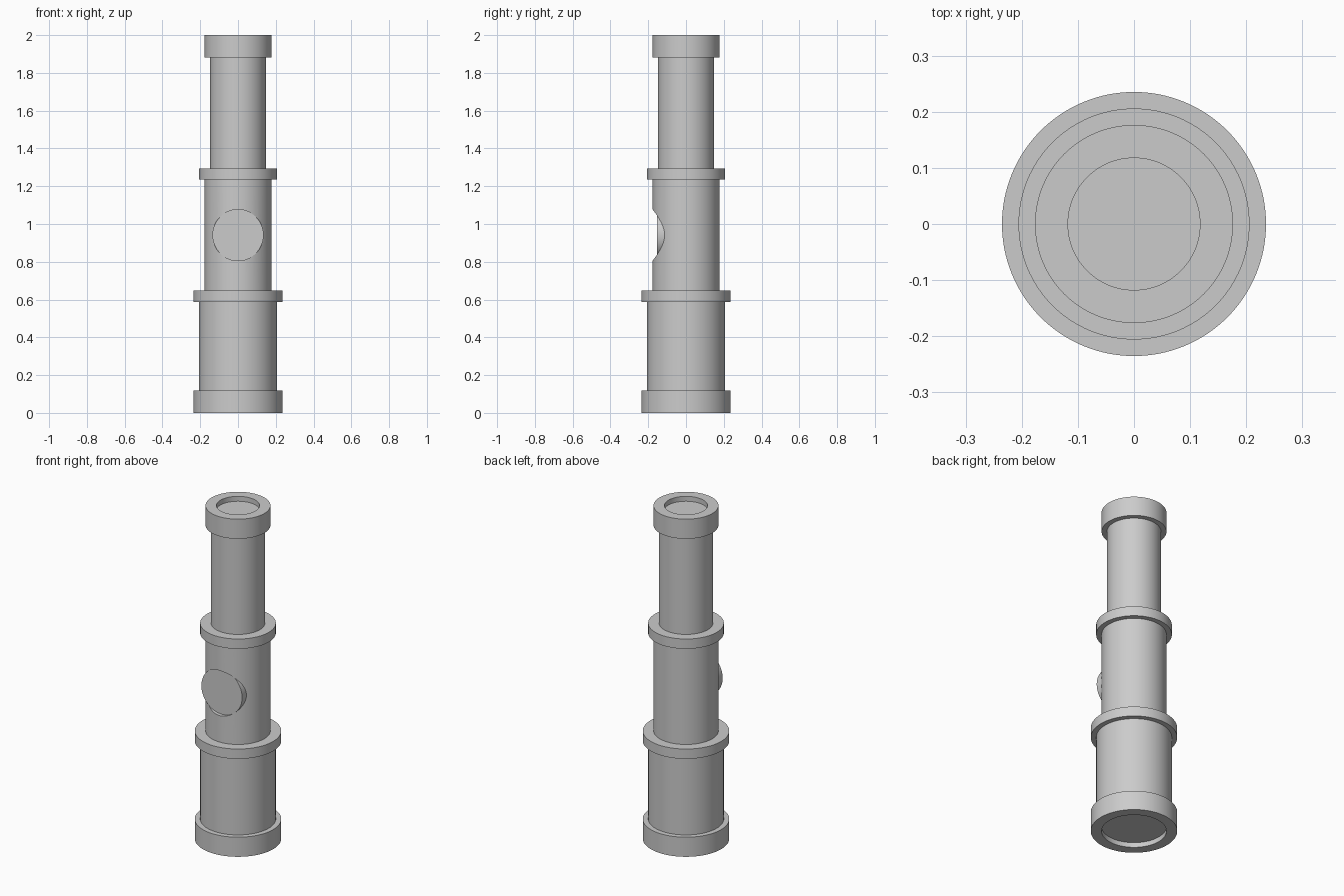
import bpy
import bmesh
from math import cos, sin, tau, radians
from mathutils import Matrix

U = 2 / 68          # module: every radius and height is a multiple of this
SEGMENTS = 128

cube = bpy.data.objects.get("Cube")
if cube:
    bpy.data.objects.remove(cube, do_unlink=True)

grey = bpy.data.materials.new("plain grey")
grey.use_nodes = True
grey.diffuse_color = (0.6, 0.6, 0.6, 1)
grey.node_tree.nodes["Principled BSDF"].inputs["Base Color"].default_value = grey.diffuse_color


def activate(obj):
    bpy.ops.object.select_all(action="DESELECT")
    obj.select_set(True)
    bpy.context.view_layer.objects.active = obj


def lathe(name, profile, matrix=Matrix()):
    """Revolve (radius, height) points about z and cap both ends."""
    bm = bmesh.new()
    rings = [[bm.verts.new((r * U * cos(tau * i / SEGMENTS), r * U * sin(tau * i / SEGMENTS), z * U))
              for i in range(SEGMENTS)] for r, z in profile]
    for low, high in zip(rings, rings[1:]):
        for i in range(SEGMENTS):
            j = (i + 1) % SEGMENTS
            bm.faces.new((low[i], low[j], high[j], high[i]))
    bm.faces.new(rings[0][::-1])
    bm.faces.new(rings[-1])
    bmesh.ops.recalc_face_normals(bm, faces=bm.faces)
    bm.transform(matrix)
    mesh = bpy.data.meshes.new(name)
    bm.to_mesh(mesh)
    bm.free()
    mesh.materials.append(grey)
    obj = bpy.data.objects.new(name, mesh)
    bpy.context.collection.objects.link(obj)
    return obj


# Rims at both ends, each with a shallow recess holding a flat lens
objective_rim = lathe("objective_rim", [(6, 1), (6, 0), (8, 0), (8, 4)])
eyepiece_rim = lathe("eyepiece_rim", [(6, 64), (6, 68), (4, 68), (4, 67)])

# Telescoping tubes and the collars between them
lower_tube = lathe("lower_tube", [(7, 4), (7, 20)])
lower_collar = lathe("lower_collar", [(8, 20), (8, 22)])
middle_tube = lathe("middle_tube", [(6, 22), (6, 42)])
upper_collar = lathe("upper_collar", [(7, 42), (7, 44)])
upper_tube = lathe("upper_tube", [(5, 44), (5, 64)])

# Round flat disc on the front, sunk into a matching hole in the middle tube
to_front = Matrix.Translation((0, 0, 32 * U)) @ Matrix.Rotation(radians(90), 4, "X")
front_disc = lathe("front_disc", [(4.6, 3), (4.6, 5.25)], to_front)
cutter = lathe("disc_hole_cutter", [(4.6, 3.2), (4.6, 8)], to_front)
cutter.hide_render = True
cut = middle_tube.modifiers.new("disc_hole", "BOOLEAN")
cut.operation = "DIFFERENCE"
cut.solver = "EXACT"
cut.object = cutter
activate(middle_tube)
bpy.ops.object.modifier_apply(modifier=cut.name)
bpy.data.objects.remove(cutter, do_unlink=True)

for part in (objective_rim, eyepiece_rim, lower_tube, lower_collar, middle_tube,
             upper_collar, upper_tube, front_disc):
    activate(part)
    bpy.ops.object.shade_smooth_by_angle(angle=radians(30))
